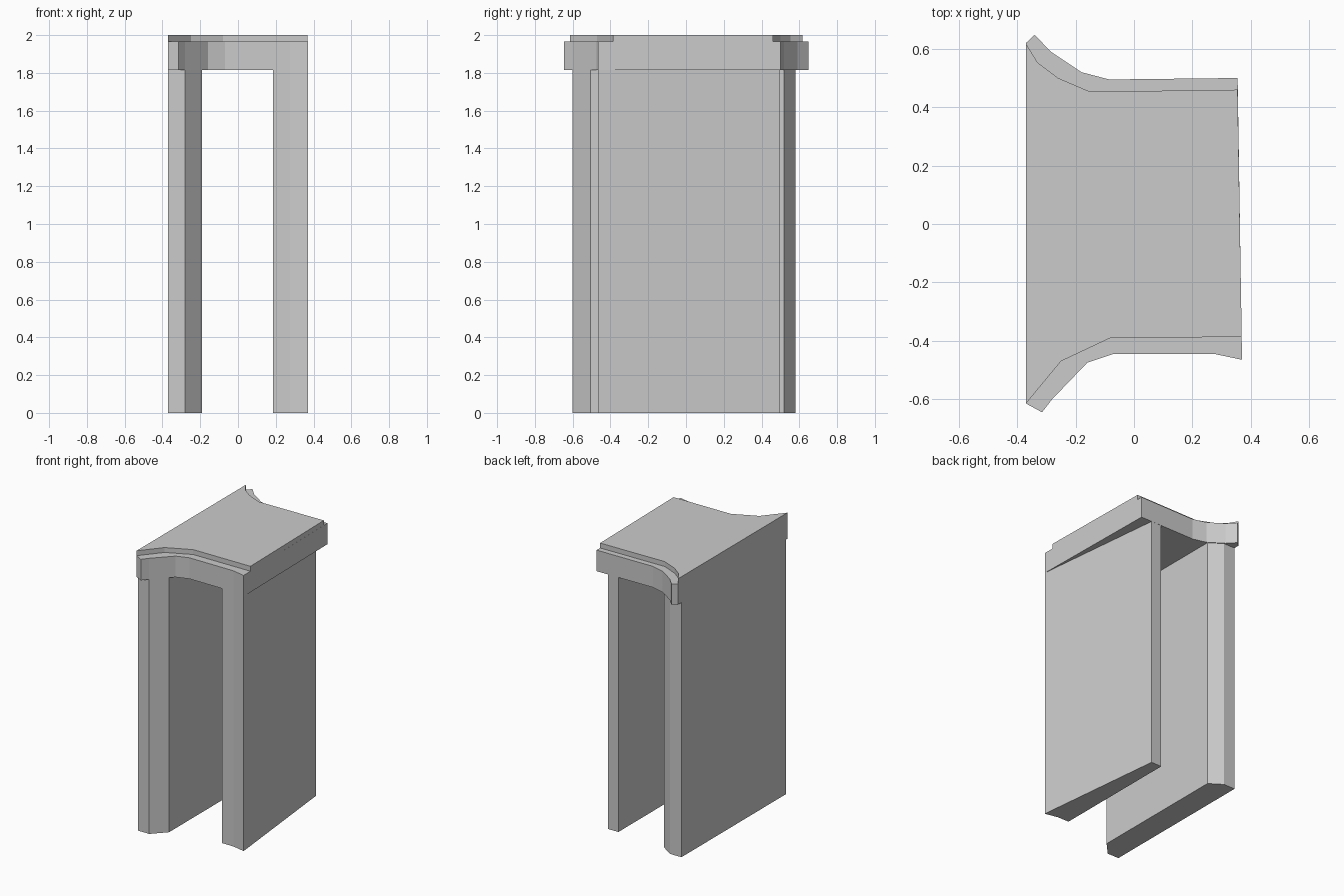
import bpy, bmesh

if "Cube" in bpy.data.objects:
    bpy.data.objects.remove(bpy.data.objects["Cube"])


def prism(name, outline, z0, z1):
    """Extrude a plan outline vertically from z0 to z1."""
    bm = bmesh.new()
    base = bm.faces.new([bm.verts.new((x, y, z0)) for x, y in outline])
    ext = bmesh.ops.extrude_face_region(bm, geom=[base])
    top = [v for v in ext["geom"] if isinstance(v, bmesh.types.BMVert)]
    bmesh.ops.translate(bm, verts=top, vec=(0, 0, z1 - z0))
    bmesh.ops.recalc_face_normals(bm, faces=bm.faces[:])
    mesh = bpy.data.meshes.new(name)
    bm.to_mesh(mesh)
    bm.free()
    obj = bpy.data.objects.new(name, mesh)
    bpy.context.collection.objects.link(obj)
    return obj


LEG_TOP, LEDGE, TOP = 1.815, 1.965, 2.0

# Left leg with chamfered inner corners
prism("left_leg", [(-0.37, -0.6), (-0.28, -0.6), (-0.19, -0.505),
                   (-0.19, 0.52), (-0.28, 0.58), (-0.37, 0.58)], 0, LEG_TOP)

# Right leg, tapering towards the back
prism("right_leg", [(0.185, -0.445), (0.275, -0.445), (0.37, -0.465),
                    (0.268, 0.498), (0.185, 0.497)], 0, LEG_TOP)

# Wide lintel with flared left ends
prism("lintel", [(-0.37, -0.615), (-0.315, -0.645), (-0.28, -0.6),
                 (-0.16, -0.475), (-0.07, -0.445), (0.275, -0.445),
                 (0.37, -0.465), (0.355, 0.5), (-0.085, 0.495),
                 (-0.18, 0.52), (-0.285, 0.59), (-0.34, 0.648),
                 (-0.37, 0.62)], LEG_TOP, LEDGE)

# Thin, narrower cap on top
prism("cap", [(-0.37, -0.615), (-0.25, -0.47), (-0.08, -0.39), (0.369, -0.387),
              (0.355, 0.46), (-0.15, 0.453), (-0.26, 0.5), (-0.33, 0.553),
              (-0.37, 0.618)], LEDGE, TOP)
